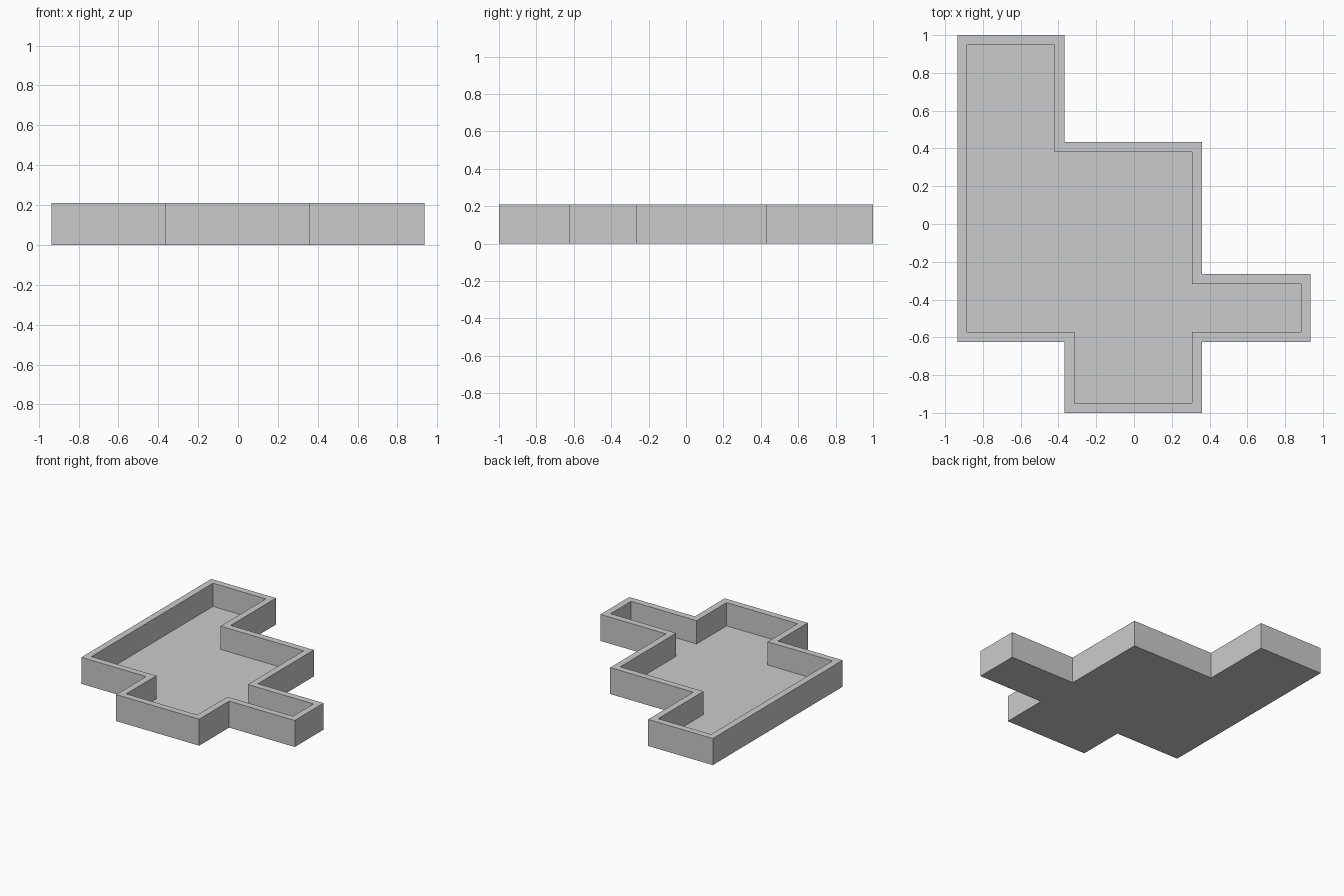
import bpy, bmesh
from mathutils import Vector

if "Cube" in bpy.data.objects:
    bpy.data.objects.remove(bpy.data.objects["Cube"])

HEIGHT, WALL, FLOOR = 0.21, 0.052, 0.026

# Outer footprint, counter-clockwise
outer = [Vector(p) for p in [
    (-0.935, -0.625), (-0.367, -0.625), (-0.367, -1.0), (0.36, -1.0),
    (0.36, -0.625), (0.935, -0.625), (0.935, -0.265), (0.36, -0.265),
    (0.36, 0.434), (-0.368, 0.434), (-0.368, 1.0), (-0.935, 1.0)]]


def inset(points, d):
    """Move every right-angled corner inward by d along both of its walls."""
    result = []
    for i, p in enumerate(points):
        a = (p - points[i - 1]).normalized()
        b = (points[(i + 1) % len(points)] - p).normalized()
        result.append(p + d * (Vector((-a.y, a.x)) + Vector((-b.y, b.x))))
    return result


bm = bmesh.new()


def ring(points, z):
    return [bm.verts.new((p.x, p.y, z)) for p in points]


def bridge(r1, r2):
    for i in range(len(r1)):
        j = (i + 1) % len(r1)
        bm.faces.new((r1[i], r1[j], r2[j], r2[i]))


# Base, outer walls, rim, inner walls and sunken floor
inner = inset(outer, WALL)
rings = [ring(outer, 0), ring(outer, HEIGHT), ring(inner, HEIGHT), ring(inner, FLOOR)]
for lower, upper in zip(rings, rings[1:]):
    bridge(lower, upper)
bm.faces.new(rings[0][::-1])
bm.faces.new(rings[-1])
bmesh.ops.recalc_face_normals(bm, faces=bm.faces)

mesh = bpy.data.meshes.new("walled_tray")
bm.to_mesh(mesh)
bm.free()
tray = bpy.data.objects.new("walled_tray", mesh)
bpy.context.collection.objects.link(tray)

# Plain grey
grey = bpy.data.materials.new("light_grey")
grey.diffuse_color = (0.6, 0.6, 0.6, 1)
grey.use_nodes = True
grey.node_tree.nodes["Principled BSDF"].inputs["Base Color"].default_value = grey.diffuse_color
mesh.materials.append(grey)
